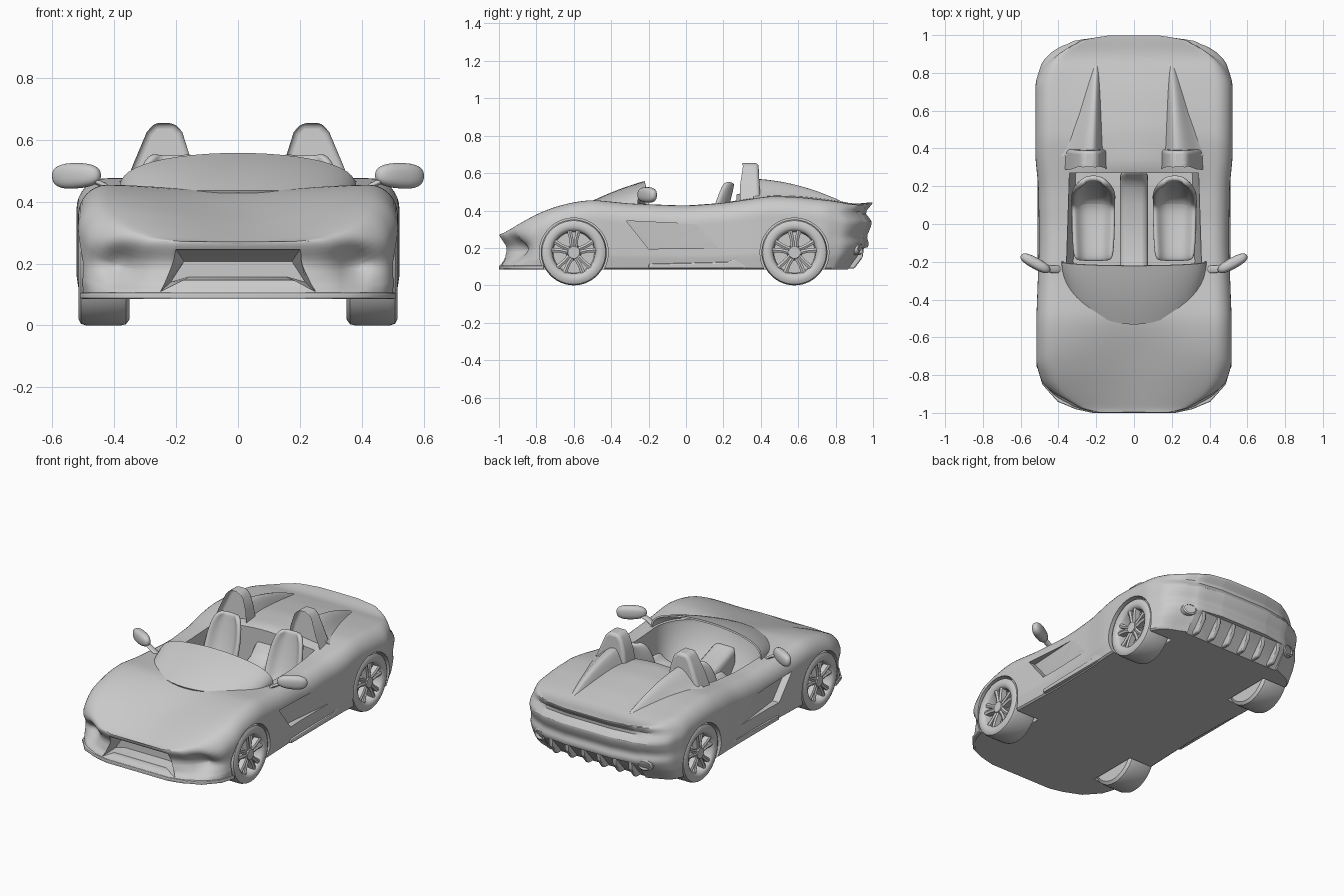
import bpy, bmesh, math
from mathutils import Matrix, Vector

if "Cube" in bpy.data.objects:
    bpy.data.objects.remove(bpy.data.objects["Cube"])

grey = bpy.data.materials.new("plain grey")
grey.use_nodes = True
grey.diffuse_color = (0.6, 0.6, 0.6, 1)
grey.node_tree.nodes["Principled BSDF"].inputs["Base Color"].default_value = (0.6, 0.6, 0.6, 1)


def lerp_table(table, t):
    if t <= table[0][0]:
        return table[0][1]
    for (a, va), (b, vb) in zip(table, table[1:]):
        if t <= b:
            return va + (vb - va) * (t - a) / (b - a)
    return table[-1][1]


def smooth_table(table, t, d=0.035):
    return sum(lerp_table(table, t + d * k / 2) for k in (-2, -1, 0, 1, 2)) / 5


def finish(name, bm, angle=35):
    bmesh.ops.recalc_face_normals(bm, faces=bm.faces)
    mesh = bpy.data.meshes.new(name)
    bm.to_mesh(mesh)
    bm.free()
    ob = bpy.data.objects.new(name, mesh)
    bpy.context.collection.objects.link(ob)
    mesh.materials.append(grey)
    shade(ob, angle)
    return ob


def shade(ob, angle=35):
    bpy.ops.object.select_all(action='DESELECT')
    ob.select_set(True)
    bpy.context.view_layer.objects.active = ob
    bpy.ops.object.shade_smooth_by_angle(angle=math.radians(angle))


def bake(ob):
    dg = bpy.context.evaluated_depsgraph_get()
    ob.data = bpy.data.meshes.new_from_object(ob.evaluated_get(dg))
    ob.modifiers.clear()


def loft(bm, rings, closed=True, caps=True):
    rows = [[bm.verts.new(p) for p in r] for r in rings]
    n = len(rows[0])
    for a, b in zip(rows, rows[1:]):
        for i in range(n if closed else n - 1):
            j = (i + 1) % n
            bm.faces.new((a[i], a[j], b[j], b[i]))
    if caps:
        return [bm.faces.new(rows[0]), bm.faces.new(rows[-1])]
    return rows


def side_prism(name, yz, x0, x1):
    bm = bmesh.new()
    loft(bm, [[(x, y, z) for y, z in yz] for x in (x0, x1)])
    return finish(name, bm)


def mirrored(ob, name):
    twin = bpy.data.objects.new(name, ob.data.copy())
    twin.data.transform(Matrix.Scale(-1, 4, (1, 0, 0)))
    twin.data.flip_normals()
    bpy.context.collection.objects.link(twin)
    return twin


def bevel(ob, width, segs=3):
    m = ob.modifiers.new("Bevel", 'BEVEL')
    m.width, m.segments, m.limit_method = width, segs, 'ANGLE'
    bake(ob)
    shade(ob, 40)


# Body: half width, shoulder height and centre height along the length
WIDTH = [(-1, .22), (-.98, .31), (-.94, .405), (-.85, .485), (-.74, .518), (-.5, .517), (-.1, .502),
         (.2, .507), (.35, .522), (.75, .522), (.87, .485), (.94, .41), (.98, .31), (1, .16)]
SHOULDER = [(-1, .265), (-.9, .325), (-.8, .38), (-.7, .42), (-.6, .445), (-.5, .457), (-.3, .437),
            (0, .425), (.2, .44), (.45, .477), (.6, .472), (.8, .45), (.9, .43), (1, .445)]
CENTRE = [(-1, .26), (-.8, .335), (-.6, .405), (-.5, .435), (.2, .45), (.3, .5), (.5, .5),
          (.7, .475), (.9, .435), (1, .445)]
NOSE = [(.105, 0), (.125, .025), (.2, .045), (.25, .012), (.265, 0)]
TAIL = [(.09, -.1), (.17, -.045), (.22, -.02), (.26, -.035), (.31, -.012), (.35, -.004),
        (.38, -.045), (.41, -.03), (.435, 0)]
FLOOR = .085


def body_ring(y):
    w = smooth_table(WIDTH, y, .025 if abs(y) < .97 else 0)
    zs, zc = smooth_table(SHOULDER, y), smooth_table(CENTRE, y)
    half = [(w * .96 * i / 4, FLOOR) for i in range(5)]
    drop = min(.1, (zs - FLOOR) * .5)
    for i in range(24):
        t = i / 23
        half.append((w * (.98 + .02 * min(1, t * 4)), FLOOR + .008 + (zs - drop - FLOOR - .008) * t))
    for i in range(1, 9):
        a = math.pi / 2 * i / 8
        half.append((w - w * .18 * (1 - math.cos(a)), zs - drop + drop * math.sin(a)))
    xe = half[-1][0]
    for i in range(1, 13):
        t = i / 12
        half.append((xe * (1 - t), zs + (zc - zs) * t * t * (3 - 2 * t)))
    out = []
    for x, z in half + [(-x, z) for x, z in half[-2:0:-1]]:
        fade = max(0, min(1, (abs(y) - .72) / .22))
        shift = smooth_table(NOSE if y < 0 else TAIL, z, .015)
        if y < 0:  # soft hollow at each front corner
            shift += .06 * math.exp(-((abs(x) - .38) / .07) ** 2 - ((z - .2) / .065) ** 2)
        out.append((x, y + fade * shift, z))
    return out, len(half)


bm = bmesh.new()
N = 90
rings = [body_ring(math.sin(math.pi / 2 * (2 * i / N - 1))) for i in range(N + 1)]
half_n = rings[0][1]
rows = loft(bm, [r[0] for r in rings], caps=False)
for row in (rows[0], rows[-1]):
    n = len(row)
    for i in range(half_n - 1):
        quad = [row[i], row[i + 1], row[(n - i - 1) % n], row[(n - i) % n]]
        bm.faces.new(list(dict.fromkeys(quad)))
body = finish("body", bm)

# Cutters: cockpit, wheel arches, mouth, side scoops, tail tunnel
cutters = []
arc = [math.pi * i / 24 for i in range(25)]
bm = bmesh.new()
loft(bm, [[(.35 * s * math.cos(a), -.2 - d * math.sin(a), z) for a in arc] + [(-.335 * s, .27, z), (.335 * s, .27, z)]
          for s, d, z in ((.92, .1, .16), (.97, .2, .28), (1.02, .26, .42), (1.03, .26, .8))])
cutters.append(finish("cockpit_cutter", bm))

WHEEL_Y, R = (-.6, .58), .176
for y in WHEEL_Y:
    circle = [(y + .184 * math.cos(2 * math.pi * i / 48), R + .184 * math.sin(2 * math.pi * i / 48)) for i in range(48)]
    c = side_prism("arch_cutter", circle, .34, .7)
    cutters += [c, mirrored(c, "arch_cutter")]

bm = bmesh.new()
mouth = [(-.25, .11), (-.18, .145), (.18, .145), (.25, .11), (.2, .245), (-.2, .245)]
loft(bm, [[(x * s, y, .17 + (z - .17) * k) for x, z in mouth] for y, s, k in ((-1.1, 1.1, 1.25), (-.98, 1, 1), (-.9, .87, .5))])
cutters.append(finish("mouth_cutter", bm))

bm = bmesh.new()
scoop = [(-.32, .345), (-.2, .195), (.2, .2), (.1, .325)]
loft(bm, [[(x, y, z) for x, (y, z) in zip((.465, .46, .51, .51), scoop)], [(.7, y, z) for y, z in scoop]])
c = finish("scoop_cutter", bm)
cutters += [c, mirrored(c, "scoop_cutter")]
cutters.append(side_prism("tail_cutter", [(.82, .05), (1.1, .05), (1.1, .215), (.95, .2)], -.33, .33))

for c in cutters:
    m = body.modifiers.new("Cut", 'BOOLEAN')
    m.operation, m.solver, m.object = 'DIFFERENCE', 'EXACT', c
bake(body)
for c in cutters:
    bpy.data.objects.remove(c)
shade(body, 30)

# Front splitter, side sills and diffuser fins
tip = [(lerp_table(WIDTH, y), y) for y in (-1, -.98, -.96, -.94, -.9, -.85, -.8, -.76)]
bm = bmesh.new()
loft(bm, [[(x, y, z) for x, y in tip + [(-x, y) for x, y in reversed(tip)]] for z in (.086, .106)])
bevel(finish("front_splitter", bm), .006, 2)
sill = side_prism("sill_left", [(-.2, .115), (.22, .125), (.36, .19), (.38, .16), (.36, .09), (-.2, .09)], .47, .51)
bevel(sill, .008, 2)
mirrored(sill, "sill_right")
for i in range(6):
    x = -.275 + .11 * i
    bevel(side_prism("diffuser_fin", [(.82, .087), (.9, .09), (.945, .15), (.955, .235), (.85, .2)],
                     x - .014, x + .014), .008, 2)

# Windscreen
bm = bmesh.new()
screen = []
for k in range(9):
    t = k / 8
    screen.append([(.378 * math.cos(a) * (1 + .02 * t * (1 - t)),
                    -.2 - .33 * math.sin(a) * (1 - t) - .02 * math.sin(a) * t,
                    .432 + .006 * t + .115 * math.sin(a) ** .75 * (t + .3 * t * (1 - t))) for a in arc])
loft(bm, screen, closed=False, caps=False)
bmesh.ops.remove_doubles(bm, verts=bm.verts, dist=.0005)
ws = finish("windscreen", bm)
m = ws.modifiers.new("Thickness", 'SOLIDIFY')
m.thickness, m.offset = .01, 0
bake(ws)
shade(ws, 40)

# Roll hoops with recessed fronts, and the fairings behind them
HOOP = [(.14, .44), (.158, .555), (.18, .625), (.205, .654), (.27, .654), (.295, .625), (.335, .53), (.38, .42)]
bm = bmesh.new()
front, _ = loft(bm, [[(x, y0 + (z - .5) * s, z) for x, z in HOOP] for y0, s in ((.275, .08), (.395, -.05))])
bmesh.ops.inset_region(bm, faces=[front], thickness=.026)
bmesh.ops.translate(bm, verts=front.verts, vec=(0, .06, 0))
hoop = finish("roll_hoop_left", bm)
bevel(hoop, .018, 4)
mirrored(hoop, "roll_hoop_right")

bm = bmesh.new()
fairing = []
for i in range(15):
    t = i / 14
    y, ridge = .36 + .48 * t, .225 - .025 * t
    inner, outer = .075 - .045 * t, .19 - .14 * t
    base = smooth_table(CENTRE, y) - .04
    top = .57 - .02 * t - .105 * t * t
    ring = [(ridge + (outer if u > 0 else inner) * u / 10, y,
             base + (top - base) * math.cos(math.pi / 2 * (u / 10)) ** (2.2 if u > 0 else 1.2))
            for u in range(-10, 11)]
    fairing.append(ring + [(ridge + outer, y, base - .03), (ridge - inner, y, base - .03)])
loft(bm, fairing)
fair = finish("hoop_fairing_left", bm, 50)
mirrored(fair, "hoop_fairing_right")

# Seats: side path with half widths, raised side bolsters
PATH = [(-.2, .25, .1), (-.1, .235, .108), (.04, .215, .112), (.12, .225, .112), (.165, .28, .112),
        (.2, .37, .115), (.225, .46, .105), (.24, .525, .085), (.245, .55, .055)]
bm = bmesh.new()
rows = []
for i, (y, z, hw) in enumerate(PATH):
    a, b = PATH[max(i - 1, 0)], PATH[min(i + 1, len(PATH) - 1)]
    nrm = Vector((0, -(b[1] - a[1]), b[0] - a[0])).normalized()
    rows.append([Vector((.215 + hw * s / 4, y, z)) + nrm * .06 * abs(s / 4) ** 3 * min(1, hw * 9) for s in range(-4, 5)])
loft(bm, rows, closed=False, caps=False)
seat = finish("seat_left", bm)
m = seat.modifiers.new("Thickness", 'SOLIDIFY')
m.thickness, m.offset = .03, 0
m = seat.modifiers.new("Round", 'SUBSURF')
m.levels = 2
bake(seat)
shade(seat, 60)
mirrored(seat, "seat_right")
bevel(side_prism("centre_tunnel", [(-.4, .15), (.28, .15), (.28, .42), (.22, .34), (.1, .29), (-.2, .29), (-.4, .36)], -.075, .075), .03)

# Mirrors on short stalks
bm = bmesh.new()
bmesh.ops.create_uvsphere(bm, u_segments=28, v_segments=16, radius=1)
for v in bm.verts:
    v.co = Vector([math.copysign(abs(c) ** .8, c) for c in v.co])
    v.co.z *= 1 + .15 * v.co.x * (v.co.z < 0)
bmesh.ops.transform(bm, verts=bm.verts, matrix=Matrix.Translation((.522, -.208, .484)) @ Matrix.Rotation(.5, 4, 'Z') @ Matrix.Diagonal((.087, .03, .041, 1)))
loft(bm, [[(x, y + .02 * math.cos(a * 2), z + .01 * math.sin(a * 2)) for a in arc[:-1]]
          for x, y, z in ((.39, -.24, .425), (.43, -.24, .452), (.48, -.23, .475))])
mir = finish("mirror_left", bm)
mirrored(mir, "mirror_right")

# Exhaust pipes: hollow ovals
bm = bmesh.new()
loft(bm, [[(.365 + r * 1.3 * math.cos(2 * a), y - .35 * r * math.cos(2 * a), .195 + r * math.sin(2 * a)) for a in arc[:-1]]
          for r, y in ((.03, .8), (.034, .93), (.026, .935), (.024, .87))])
pipe = finish("exhaust_left", bm)
mirrored(pipe, "exhaust_right")

# Wheels: lathed tyre and rim, five forked spokes, hub
TYRE = [(.35, .0), (.35, .155), (.362, .172), (.38, R), (.49, R), (.508, .17), (.516, .155), (.516, .135),
        (.51, .122), (.498, .114), (.455, .11), (.455, .0)]
for y, end in zip(WHEEL_Y, ("front", "rear")):
    bm = bmesh.new()
    loft(bm, [[(x, max(r, .002) * math.cos(2 * math.pi * i / 56), max(r, .002) * math.sin(2 * math.pi * i / 56))
               for i in range(56)] for x, r in TYRE])
    for k in range(5):
        rot = Matrix.Rotation(2 * math.pi * k / 5, 4, 'X')
        for s in (-1, 1):
            loft(bm, [[rot @ Vector((xo - dx, s * c + d, r)) for dx, d in ((.04, -h), (.006, -h), (0, 0), (.006, h), (.04, h))]
                      for r, c, xo, h in ((.02, .008, .503, .011), (.07, .013, .506, .011), (.116, .024, .508, .013))])
    bmesh.ops.create_cone(bm, cap_ends=True, segments=24, radius1=.042, radius2=.032, depth=.05,
                          matrix=Matrix.Translation((.483, 0, 0)) @ Matrix.Rotation(math.pi / 2, 4, 'Y'))
    bmesh.ops.translate(bm, verts=bm.verts, vec=(0, y, R))
    wheel = finish(end + "_wheel_left", bm)
    mirrored(wheel, end + "_wheel_right")
